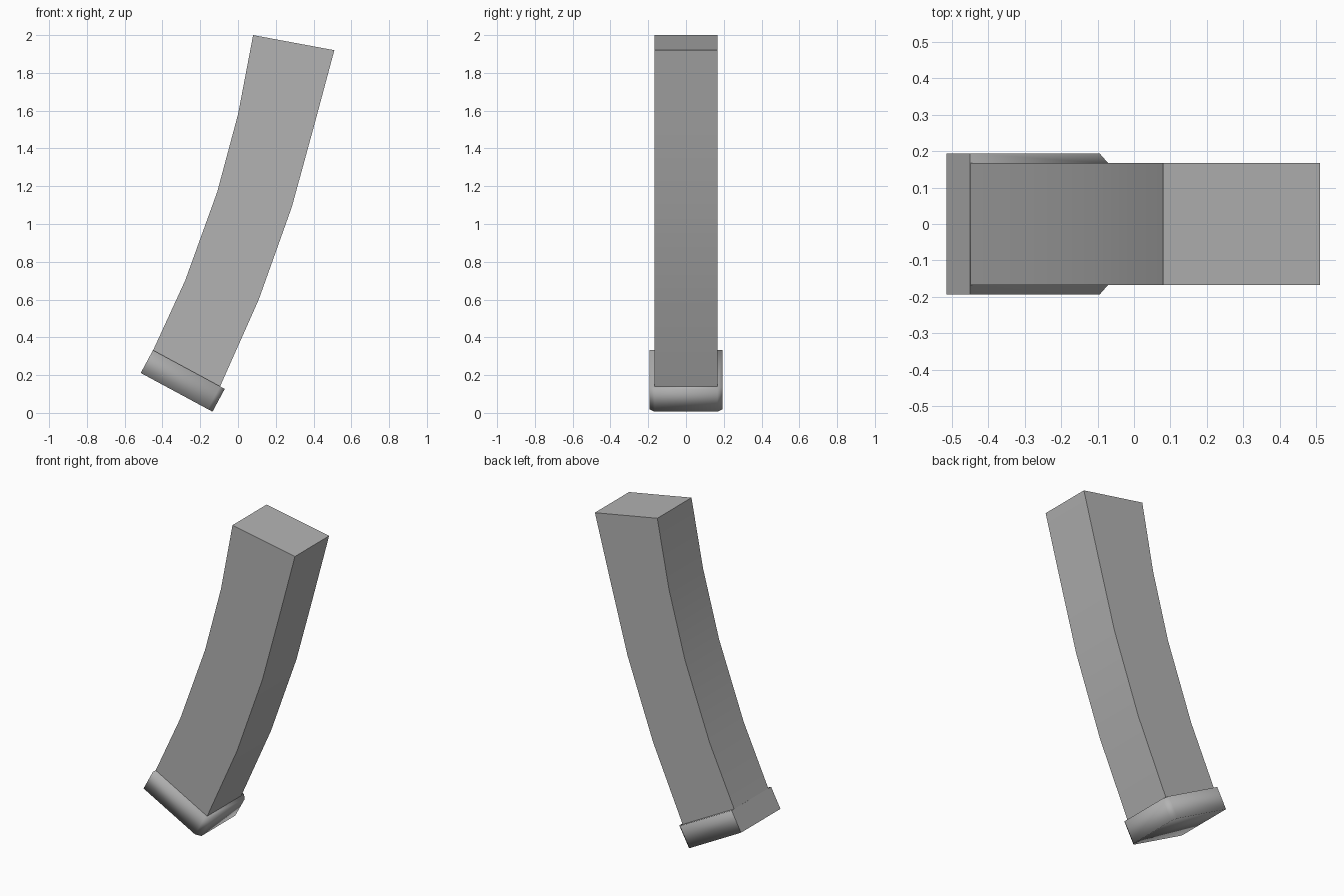
import bpy
import bmesh
from mathutils import Vector

cube = bpy.data.objects.get("Cube")
if cube:
    bpy.data.objects.remove(cube, do_unlink=True)

# One plain grey metal
grey = bpy.data.materials.new("grey metal")
grey.use_nodes = True
COLOUR = (0.45, 0.45, 0.45, 1)
grey.diffuse_color = COLOUR
grey.node_tree.nodes["Principled BSDF"].inputs["Base Color"].default_value = COLOUR


def prism(name, outline, offset, angle):
    """Extrude a closed outline by offset and smooth it below the angle."""
    bm = bmesh.new()
    face = bm.faces.new([bm.verts.new(p) for p in outline])
    result = bmesh.ops.extrude_face_region(bm, geom=[face], use_keep_orig=True)
    moved = [v for v in result["geom"] if isinstance(v, bmesh.types.BMVert)]
    bmesh.ops.translate(bm, verts=moved, vec=offset)
    bmesh.ops.recalc_face_normals(bm, faces=bm.faces)
    mesh = bpy.data.meshes.new(name)
    bm.to_mesh(mesh)
    bm.free()
    mesh.materials.append(grey)
    obj = bpy.data.objects.new(name, mesh)
    bpy.context.collection.objects.link(obj)
    bpy.ops.object.select_all(action="DESELECT")
    obj.select_set(True)
    bpy.context.view_layer.objects.active = obj
    bpy.ops.object.shade_smooth_by_angle(angle=angle)
    return obj


# Curved body: back edge downwards, then front edge upwards
HALF = 0.168
profile = [(0.08, 2.0), (0.0, 1.58), (-0.11, 1.17), (-0.28, 0.70), (-0.45, 0.33),
           (-0.095, 0.14), (0.11, 0.60), (0.285, 1.09), (0.40, 1.51), (0.51, 1.92)]
prism("curved_body", [(x, -HALF, z) for x, z in profile], Vector((0, 2 * HALF, 0)), 0.5)

# Base cap: plan with two chamfered front corners, extruded along its tilt
back, front = Vector((-0.45, 0, 0.332)), Vector((-0.07, 0, 0.127))
along = (front - back).normalized()
down = Vector((along.z, 0, -along.x)) * 0.137
length = (front - back).length
WIDE, CUT = 0.194, 0.028
plan = [(0, -WIDE), (length - CUT, -WIDE), (length, CUT - WIDE),
        (length, WIDE - CUT), (length - CUT, WIDE), (0, WIDE)]
outline = [back + along * a + Vector((0, y, 0)) for a, y in plan]
cap = prism("base_cap", outline, down, 3.1)

# Only the flat back end of the cap keeps crisp edges
bm = bmesh.new()
bm.from_mesh(cap.data)
for face in bm.faces:
    if face.normal.dot(along) < -0.9:
        face.smooth = False
        for edge in face.edges:
            edge.smooth = False
bm.to_mesh(cap.data)
bm.free()
